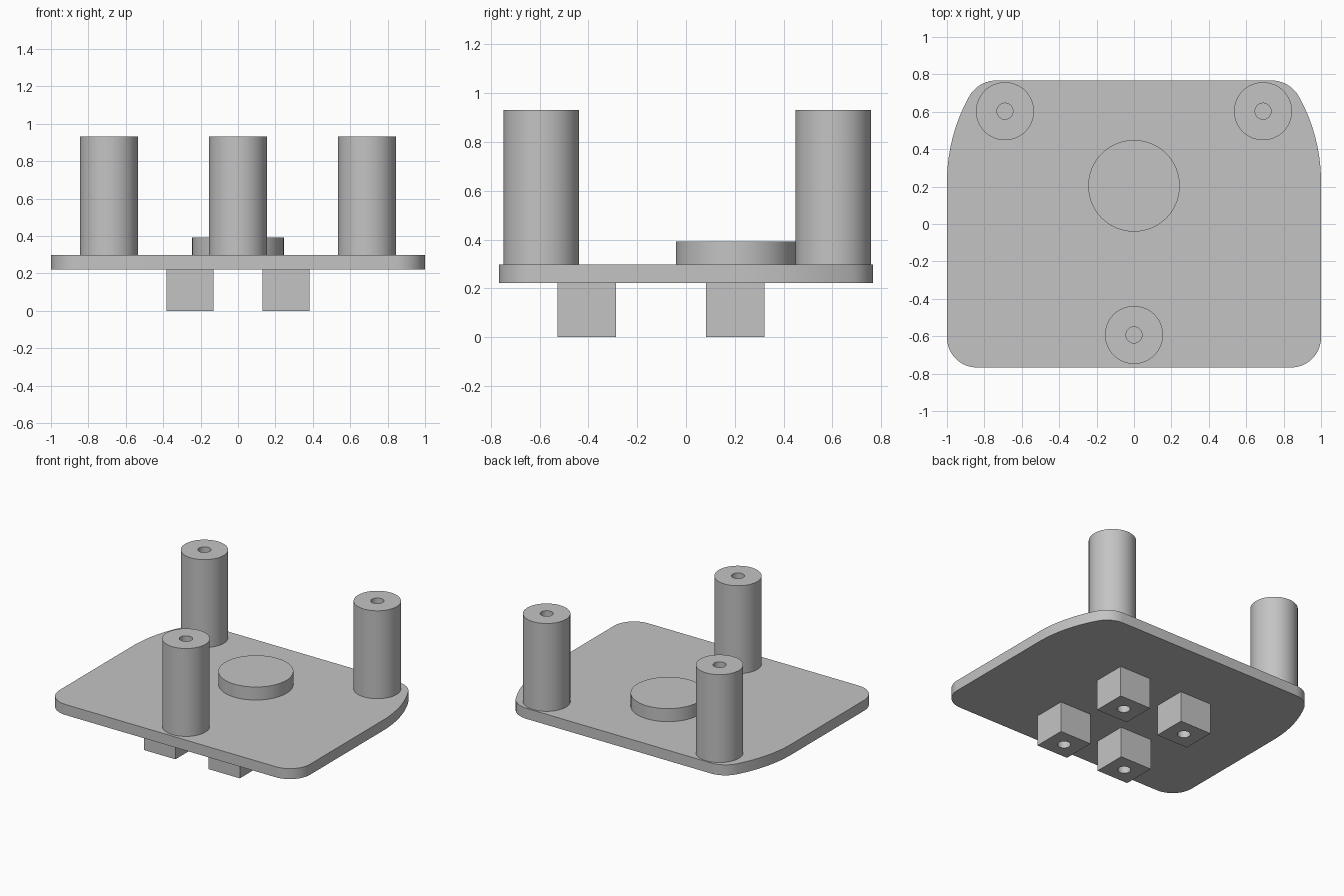
import bpy
import bmesh
from math import sin, cos, radians, tau

if "Cube" in bpy.data.objects:
    bpy.data.objects.remove(bpy.data.objects["Cube"])

grey = bpy.data.materials.new("plain grey")
grey.diffuse_color = (0.55, 0.55, 0.55, 1)
grey.use_nodes = True
grey.node_tree.nodes["Principled BSDF"].inputs["Base Color"].default_value = grey.diffuse_color

PLATE_BOTTOM, PLATE_TOP = 0.222, 0.298
HOLE_R = 0.043


def arc(cx, cy, r, a0, a1, n):
    """Points on a circular arc, angles in degrees."""
    return [(cx + r * cos(radians(a0 + (a1 - a0) * i / n)),
             cy + r * sin(radians(a0 + (a1 - a0) * i / n))) for i in range(n + 1)]


def circle(r, n=64):
    return [(r * cos(tau * i / n), r * sin(tau * i / n)) for i in range(n)]


def rectangle(hx, hy, n=32):
    """Rectangle sampled at the same angles as a circle, so the two can be lofted."""
    pts = []
    for x, y in circle(1, n):
        m = max(abs(x), abs(y))
        pts.append((hx * x / m, hy * y / m))
    return pts


def loft(name, rings, location=(0, 0, 0)):
    """Skin a list of (outline, z) rings and cap both ends."""
    bm = bmesh.new()
    loops = [[bm.verts.new((x, y, z)) for x, y in pts] for pts, z in rings]
    for a, b in zip(loops, loops[1:]):
        n = len(a)
        for i in range(n):
            j = (i + 1) % n
            bm.faces.new((a[i], a[j], b[j], b[i]))
    bm.faces.new(loops[0][::-1])
    bm.faces.new(loops[-1])
    bmesh.ops.recalc_face_normals(bm, faces=bm.faces[:])
    mesh = bpy.data.meshes.new(name)
    bm.to_mesh(mesh)
    bm.free()
    mesh.materials.append(grey)
    obj = bpy.data.objects.new(name, mesh)
    obj.location = location
    bpy.context.collection.objects.link(obj)
    bpy.ops.object.select_all(action='DESELECT')
    obj.select_set(True)
    bpy.context.view_layer.objects.active = obj
    bpy.ops.object.shade_smooth_by_angle(angle=radians(30))
    return obj


# Base plate: rounded front corners, bowed sides near the back, rounded back corners
R, r, bow_y, sweep = 0.94, 0.168, 0.225, 29
corner_x = (1 - R) + (R - r) * cos(radians(sweep))
corner_y = bow_y + (R - r) * sin(radians(sweep))
right = (arc(0.84, -0.607, 0.16, -90, 0, 12)
         + arc(1 - R, bow_y, R, 0, sweep, 14)
         + arc(corner_x, corner_y, r, sweep, 90, 10)[1:])
outline = right + [(-x, y) for x, y in reversed(right)]
loft("base_plate", [(outline, PLATE_BOTTOM), (outline, PLATE_TOP)])

# Round raised pad
pad = circle(0.245)
loft("raised_pad", [(pad, PLATE_TOP), (pad, 0.392)], (0, 0.204, 0))

# Standoff posts with a blind screw hole in the top
outer, bore = circle(0.155), circle(HOLE_R)
for name, x, y in (("back_left_post", -0.69, 0.603),
                   ("back_right_post", 0.69, 0.603),
                   ("front_post", 0, -0.593)):
    loft(name, [(outer, PLATE_TOP), (outer, 0.932), (bore, 0.932), (bore, 0.5)],
         (x, y, 0))

# Square feet with a blind screw hole in the underside
block, bore = rectangle(0.126, 0.12), circle(HOLE_R, 32)
for row, y in (("front", -0.406), ("back", 0.201)):
    for side, x in (("left", -0.257), ("right", 0.257)):
        loft(f"{row}_{side}_foot",
             [(block, PLATE_BOTTOM), (block, 0), (bore, 0), (bore, 0.15)], (x, y, 0))
